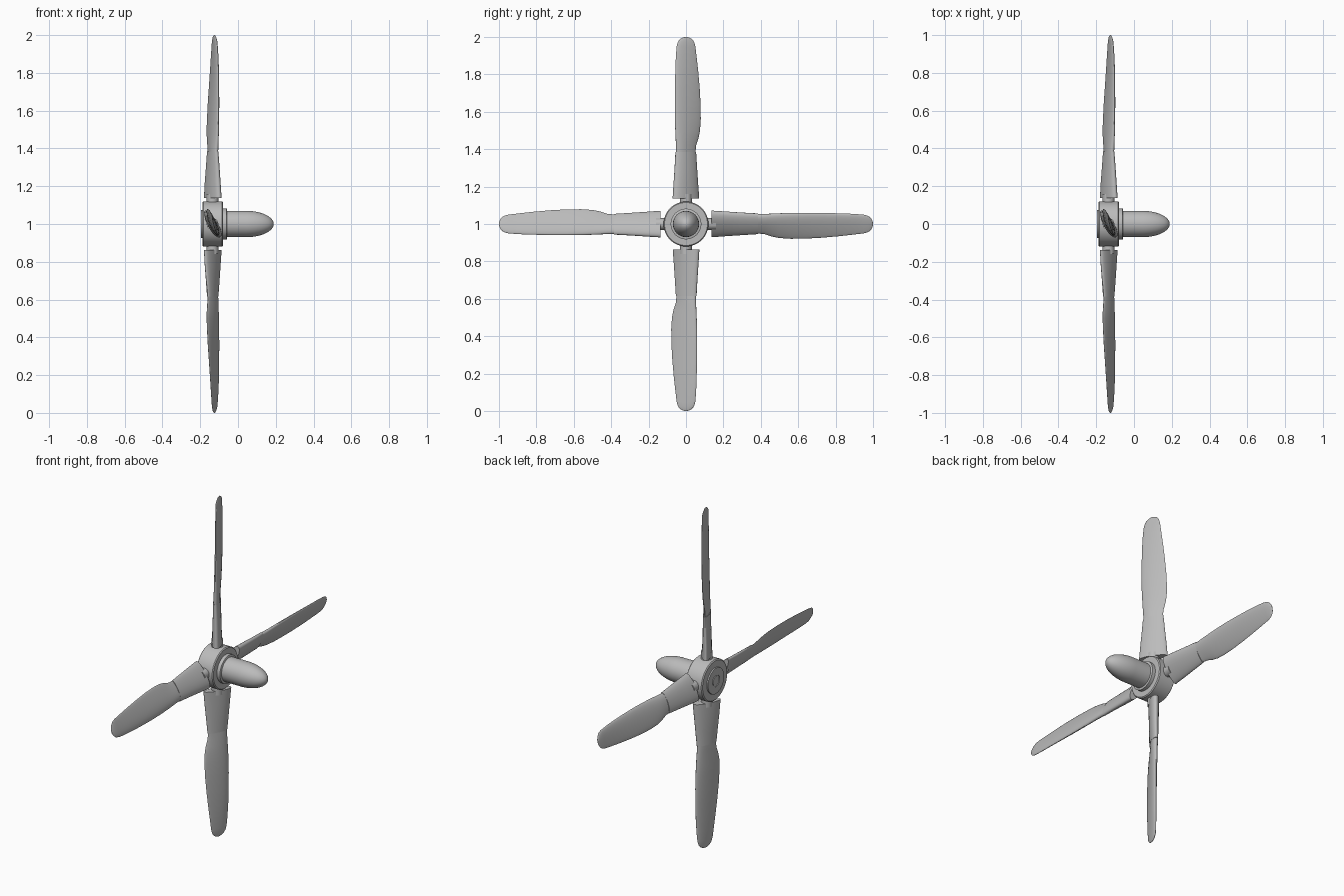
import bpy, bmesh, math
from mathutils import Matrix, Vector

if "Cube" in bpy.data.objects:
    bpy.data.objects.remove(bpy.data.objects["Cube"])

CX, CZ = -0.135, 1.0      # blade plane and shaft height
N = 32                    # points per blade section

metal = bpy.data.materials.new("propeller grey")
metal.diffuse_color = (0.5, 0.5, 0.5, 1)
metal.use_nodes = True
metal.node_tree.nodes["Principled BSDF"].inputs["Base Color"].default_value = metal.diffuse_color


def finish(bm, name, angle):
    bmesh.ops.recalc_face_normals(bm, faces=bm.faces)
    me = bpy.data.meshes.new(name)
    bm.to_mesh(me)
    bm.free()
    ob = bpy.data.objects.new(name, me)
    bpy.context.collection.objects.link(ob)
    me.materials.append(metal)
    bpy.ops.object.select_all(action='DESELECT')
    ob.select_set(True)
    bpy.context.view_layer.objects.active = ob
    bpy.ops.object.shade_smooth_by_angle(angle=math.radians(angle))
    return ob


def loft(bm, rings):
    """Skin a list of closed point rings and cap both ends."""
    rows = [[bm.verts.new(p) for p in ring] for ring in rings]
    for a, b in zip(rows, rows[1:]):
        for i in range(len(a)):
            j = (i + 1) % len(a)
            bm.faces.new((a[i], a[j], b[j], b[i]))
    bm.faces.new(rows[0][::-1])
    bm.faces.new(rows[-1])


def lathe(name, profile, n=64):
    """Turn (x, radius) points around the shaft."""
    bm = bmesh.new()
    loft(bm, [[Vector((x, r * math.cos(2 * math.pi * i / n), CZ + r * math.sin(2 * math.pi * i / n)))
               for i in range(n)] for x, r in profile])
    return finish(bm, name, 35)


def section(r, yl, yr, xl, xr, t, taper):
    """Twisted aerofoil between leading edge (yl, xl) and trailing edge (yr, xr)."""
    mid = Vector(((xl + xr) / 2, (yl + yr) / 2, r))
    half = Vector(((xr - xl) / 2, (yr - yl) / 2, 0))
    nrm = Vector((half.y, -half.x, 0)).normalized()
    ring = []
    for i in range(N):
        a = 2 * math.pi * i / N
        u = math.cos(a)
        ring.append(mid + half * u + nrm * (t * math.sin(a) * (1 - taper * u)))
    return ring


def radial_part(name, stations, taper, k):
    bm = bmesh.new()
    loft(bm, [section(*s, taper) for s in stations])
    rot = Matrix.Translation((0, 0, CZ)) @ Matrix.Rotation(k * math.pi / 2, 4, 'X')
    bmesh.ops.transform(bm, matrix=rot, verts=bm.verts)
    return finish(bm, f"{name}_{k + 1}", 40)


# Hub barrel with a raised rear cover, groove and centre ring
lathe("hub", [(-0.188, 0.030), (-0.188, 0.114), (-0.183, 0.12), (-0.085, 0.12),
              (-0.080, 0.115), (-0.080, 0.05)])
lathe("rear_cover", [(-0.185, 0.075), (-0.196, 0.075), (-0.196, 0.034), (-0.192, 0.034),
                     (-0.192, 0.028), (-0.196, 0.028), (-0.196, 0.004)])
lathe("spinner_collar", [(-0.085, 0.082), (-0.060, 0.082), (-0.058, 0.078), (-0.058, 0.05)])

# Bullet shaped spinner
nose = [(0.04 + 0.149 * math.sin(a), 0.07 * math.cos(a))
        for a in (math.pi / 2 * i / 16 for i in range(16))]
lathe("spinner", [(-0.07, 0.07)] + nose + [(0.189, 0.001)])

# Blades: radius, leading y, trailing y, leading x, trailing x, half thickness
shank = [(0.09, -0.031, 0.031, CX, CX, 0.031), (0.16, -0.031, 0.031, CX, CX, 0.031)]
cuff = [(0.137, -0.070, 0.070, -0.094, -0.176, 0.026),
        (0.22, -0.065, 0.064, -0.099, -0.172, 0.024),
        (0.30, -0.060, 0.059, -0.104, -0.166, 0.021),
        (0.385, -0.056, 0.054, -0.110, -0.160, 0.018)]
blade = [(0.375, -0.052, 0.050, -0.112, -0.158, 0.016),
         (0.42, -0.053, 0.054, -0.109, -0.161, 0.016),
         (0.46, -0.055, 0.067, -0.107, -0.164, 0.015),
         (0.50, -0.057, 0.075, -0.106, -0.165, 0.015),
         (0.56, -0.059, 0.079, -0.104, -0.163, 0.014),
         (0.64, -0.060, 0.078, -0.103, -0.159, 0.013),
         (0.73, -0.059, 0.073, -0.103, -0.153, 0.011),
         (0.82, -0.057, 0.065, -0.104, -0.147, 0.010),
         (0.90, -0.054, 0.056, -0.107, -0.142, 0.008),
         (0.95, -0.050, 0.050, -0.110, -0.139, 0.007),
         (0.975, -0.043, 0.043, -0.113, -0.136, 0.006),
         (0.99, -0.030, 0.030, -0.117, -0.133, 0.004),
         (0.997, -0.017, 0.017, -0.121, -0.130, 0.003),
         (1.0, -0.004, 0.004, -0.124, -0.126, 0.001)]
for k in range(4):
    radial_part("blade_shank", shank, 0, k)
    radial_part("blade_cuff", cuff, 0.15, k)
    radial_part("blade", blade, 0.35, k)
